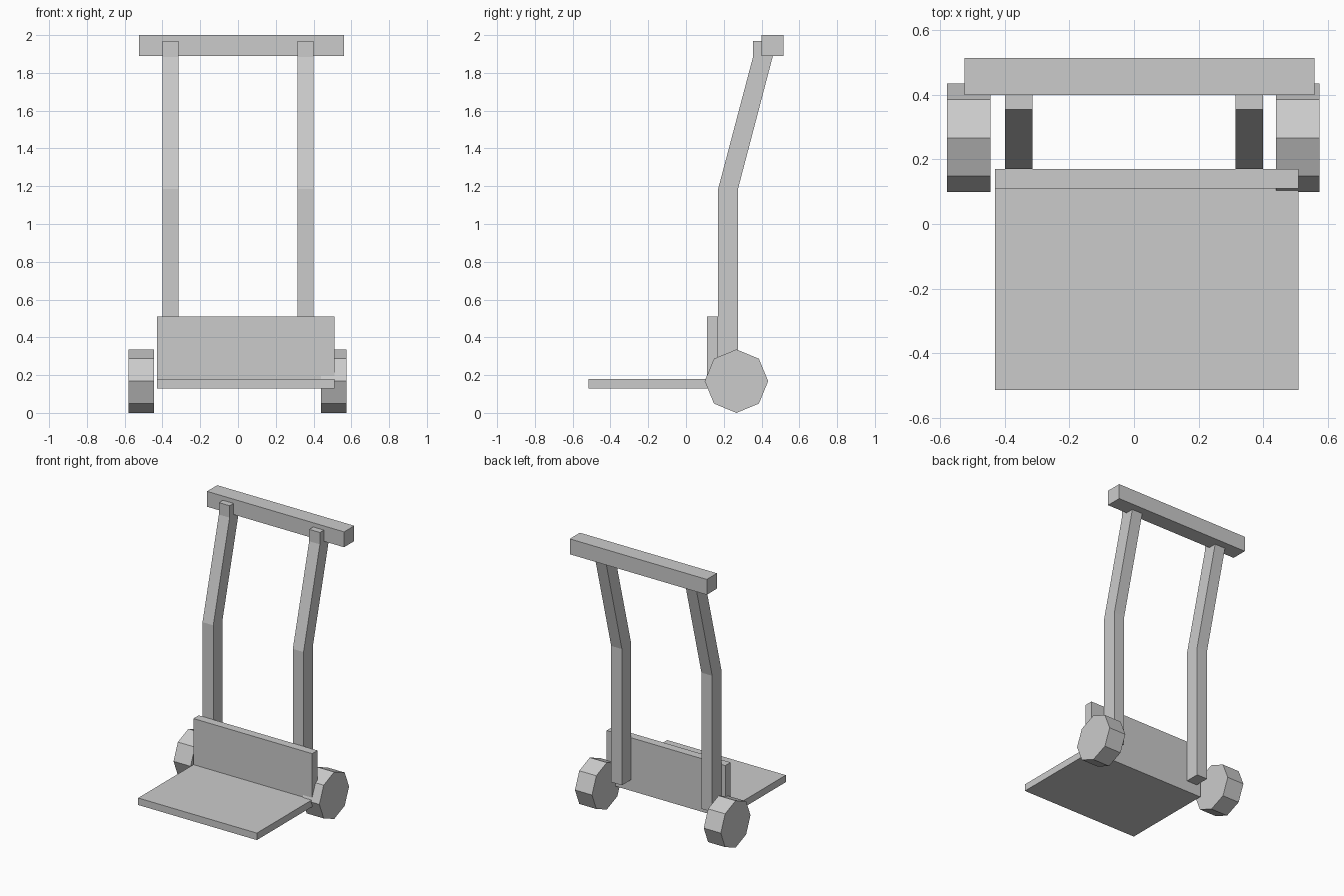
import bpy
import math

cube = bpy.data.objects.get("Cube")
if cube:
    bpy.data.objects.remove(cube, do_unlink=True)

grey = bpy.data.materials.new("light_grey")
grey.use_nodes = True
colour = (0.6, 0.6, 0.6, 1)
grey.diffuse_color = colour
grey.node_tree.nodes["Principled BSDF"].inputs["Base Color"].default_value = colour


def extrude_x(name, profile, x0, x1):
    """Solid made by sweeping a (y, z) outline from x0 to x1."""
    n = len(profile)
    verts = [(x, y, z) for x in (x0, x1) for y, z in profile]
    faces = [tuple(reversed(range(n))), tuple(range(n, 2 * n))]
    for i in range(n):
        j = (i + 1) % n
        faces.append((i, j, n + j, n + i))
    mesh = bpy.data.meshes.new(name)
    mesh.from_pydata(verts, [], faces)
    mesh.materials.append(grey)
    obj = bpy.data.objects.new(name, mesh)
    bpy.context.collection.objects.link(obj)
    return obj


def rect(y0, y1, z0, z1):
    return [(y0, z0), (y1, z0), (y1, z1), (y0, z1)]


# Load plate: L-shaped toe plate and back panel
extrude_x("load_plate",
          [(-0.515, 0.13), (0.17, 0.13), (0.17, 0.51),
           (0.11, 0.51), (0.11, 0.18), (-0.515, 0.18)], -0.43, 0.51)

# Cross handle at the top
extrude_x("handle_bar", rect(0.4, 0.515, 1.89, 2.0), -0.525, 0.56)

# Bent uprights
upright = [(0.17, 0.21), (0.275, 0.21), (0.275, 1.185), (0.46, 1.89),
           (0.46, 1.97), (0.355, 1.97), (0.355, 1.885), (0.17, 1.185)]
extrude_x("right_upright", upright, -0.4, -0.315)
extrude_x("left_upright", upright, 0.315, 0.4)

# Eight-sided wheels
radius = 0.168
wheel = [(0.267 + radius * math.cos(i * math.pi / 4),
          radius + radius * math.sin(i * math.pi / 4)) for i in range(8)]
extrude_x("right_wheel", wheel, -0.58, -0.445)
extrude_x("left_wheel", wheel, 0.44, 0.575)
